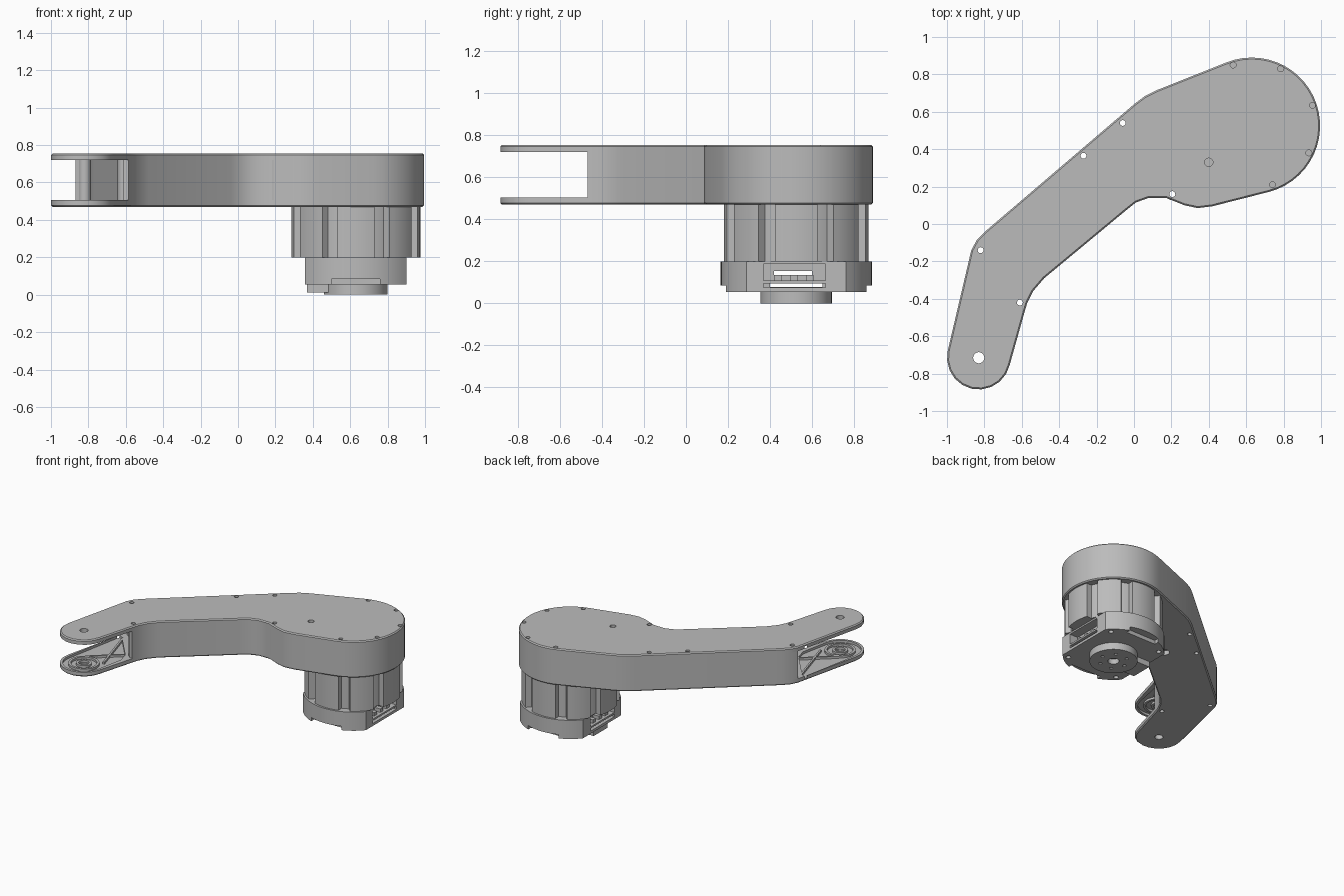
import bpy, bmesh, math
from mathutils import Vector

if "Cube" in bpy.data.objects:
    bpy.data.objects.remove(bpy.data.objects["Cube"], do_unlink=True)

grey = bpy.data.materials.new("plain grey")
grey.use_nodes = True
grey.diffuse_color = (0.5, 0.5, 0.5, 1)
grey.node_tree.nodes["Principled BSDF"].inputs["Base Color"].default_value = (0.5, 0.5, 0.5, 1)

TIP, HUB = (-0.83, -0.715), (0.63, 0.525)
Z0, Z1, Z2, Z3 = 0.47, 0.505, 0.72, 0.755


def arc(c, r, a0, a1, n):
    angles = [math.radians(a0 + (a1 - a0) * i / n) for i in range(n + 1)]
    return [(c[0] + r * math.cos(a), c[1] + r * math.sin(a)) for a in angles]


def circle(c, r, n=24):
    return arc(c, r, 0, 360, n)[:-1]


def rect(x0, x1, y0, y1):
    return [(x0, y0), (x1, y0), (x1, y1), (x0, y1)]


def bar(a, b, width):
    a, b = Vector(a), Vector(b)
    d = (b - a).normalized() * width / 2
    n = Vector((-d.y, d.x))
    return [a - n, b - n, b + n, a + n]


def inset(path, t):
    # Offset an open counter-clockwise path to its inner side
    pts, out = [Vector(p) for p in path], []
    for i, p in enumerate(pts):
        d = (pts[min(i + 1, len(pts) - 1)] - pts[max(i - 1, 0)]).normalized()
        out.append(p + Vector((-d.y, d.x)) * t)
    return out


def add_prism(bm, pts, z0, z1):
    low = [bm.verts.new((p[0], p[1], z0)) for p in pts]
    high = [bm.verts.new((p[0], p[1], z1)) for p in pts]
    bm.faces.new(low[::-1])
    bm.faces.new(high)
    for i in range(len(pts)):
        j = (i + 1) % len(pts)
        bm.faces.new((low[i], low[j], high[j], high[i]))


def make(name, prisms):
    bm = bmesh.new()
    for p in prisms:
        add_prism(bm, *p)
    bmesh.ops.recalc_face_normals(bm, faces=bm.faces)
    mesh = bpy.data.meshes.new(name)
    bm.to_mesh(mesh)
    bm.free()
    ob = bpy.data.objects.new(name, mesh)
    bpy.context.collection.objects.link(ob)
    mesh.materials.append(grey)
    return ob


def part(name, prisms, cuts=(), bevel=None):
    ob = make(name, prisms)
    if bevel is not None:
        bm = bmesh.new()
        bm.from_mesh(ob.data)
        rim = [e for e in bm.edges if all(abs(v.co.z - bevel) < 1e-4 for v in e.verts)]
        bmesh.ops.bevel(bm, geom=rim, offset=0.008, segments=1, affect='EDGES')
        bm.to_mesh(ob.data)
        bm.free()
    bpy.ops.object.select_all(action='DESELECT')
    ob.select_set(True)
    bpy.context.view_layer.objects.active = ob
    for cut in cuts:
        cutter = make("cutter", [cut])
        cutter.hide_render = True
        mod = ob.modifiers.new("cut", 'BOOLEAN')
        mod.operation, mod.solver, mod.object = 'DIFFERENCE', 'EXACT', cutter
        bpy.ops.object.modifier_apply(modifier=mod.name)
        bpy.data.objects.remove(cutter, do_unlink=True)
    bpy.ops.object.shade_smooth_by_angle(angle=math.radians(25))
    return ob


# Arm outline, counter-clockwise from the right side of the fork
inner_side = [(-0.585, -0.47), (-0.57, -0.42), (-0.54, -0.36), (-0.48, -0.29), (-0.04, 0.075),
              (0.01, 0.115), (0.08, 0.14), (0.17, 0.14), (0.27, 0.1), (0.34, 0.085), (0.42, 0.095)]
outer_side = [(0.12, 0.715), (0.06, 0.685), (0, 0.64), (-0.79, -0.035), (-0.84, -0.085), (-0.87, -0.14)]
wall_path = inner_side + arc(HUB, 0.365, -75, 112, 26) + outer_side
outline = wall_path + arc(TIP, 0.17, 167, 347, 10)

through = [(-0.82, -0.14), (-0.61, -0.42), (-0.27, 0.365), (-0.06, 0.54), (0.205, 0.16)]
blind = [(0.53, 0.85), (0.785, 0.83), (0.955, 0.635), (0.935, 0.38), (0.74, 0.21)]
bolt_cuts = [(circle(p, 0.016, 12), 0.4, 0.8) for p in through]
pivot_cut = (circle(TIP, 0.03, 20), 0.4, 0.8)
pocket = arc(TIP, 0.15, 167, 347, 14) + [(-0.64, -0.53), (-0.665, -0.43), (-0.84, -0.22), (-0.885, -0.2)]

# Hollow arm shell, open at the fork
part("arm_wall", [(wall_path + inset(wall_path, 0.03)[::-1], Z1, Z2)], bolt_cuts)
for p in through:
    part("screw_boss", [(circle(p, 0.033), Z1, Z2)], [(circle(p, 0.016, 12), 0.4, 0.8)])

# Upper and lower plates with lightening pockets inside the fork
part("top_plate", [(outline, Z2, Z3)],
     bolt_cuts + [pivot_cut, (pocket, 0.7, 0.738), (circle((0.4, 0.33), 0.022), 0.7, 0.8)]
     + [(circle(p, 0.016, 12), 0.725, 0.8) for p in blind], bevel=Z3)
part("bottom_plate", [(outline, Z0, Z1)],
     bolt_cuts + [pivot_cut, (pocket, 0.487, 0.6), (circle((-0.09, 0.23), 0.036), 0.4, 0.6)], bevel=Z0)

# Pivot rings and ribs in both pockets
ribs = [((-0.885, -0.62), (-0.665, -0.43)), ((-0.72, -0.63), (-0.84, -0.22)),
        ((-0.665, -0.43), (-0.84, -0.22)), ((-0.93, -0.65), (-0.66, -0.7))]
for side, z0, z1 in (("lower", 0.486, Z1 - 0.001), ("upper", Z2 + 0.001, 0.739)):
    for r in (0.055, 0.11):
        part(side + "_pivot_ring", [(circle(TIP, r, 32), z0, z1)],
             [(circle(TIP, r - 0.018, 32), 0.4, 0.8)])
    for a, b in ribs[:3]:
        part(side + "_rib", [(bar(a, b, 0.014), z0, z1)])

# Motor casing with raised panels between vertical grooves
casing = []
for k in range(4):
    for a0, a1, r in ((-17, 17, 0.345), (19, 29, 0.305), (31, 59, 0.347), (61, 71, 0.305)):
        casing += arc(HUB, r, 90 * k + a0, 90 * k + a1, 6)
part("motor_casing", [(casing, 0.2, Z0)])


# Motor end cap: round, flattened on both sides, with connector bays
cx, cy = HUB
cap = [(max(cx - 0.275, min(cx + 0.275, x)), y) for x, y in arc(HUB, 0.36, 41, 139, 20) + arc(HUB, 0.36, 221, 319, 20)]
cap_cuts = [(rect(0, 2, 0.40, 0.65), 0.078, 0.094), (rect(0, 2, 0.42, 0.60), 0.135, 0.155)]
for s in (-1, 1):
    x0, x1 = sorted((cx + s * 0.2, cx + s * 0.4))
    cap_cuts.append((rect(x0, x1, 0.37, 0.665), 0.075, 0.188))
    y0, y1 = sorted((cy + s * 0.3, cy + s * 0.5))
    cap_cuts.append((rect(cx - 0.13, cx + 0.13, y0, y1), 0, 0.085))
    for t in (-1, 1):
        cap_cuts.append((circle((cx + s * 0.22, cy + t * 0.235), 0.018, 12), 0, 0.08))
part("motor_end_cap", [(cap, 0.055, 0.2)], cap_cuts)

for s in (-1, 1):
    for y in (0.44, 0.515, 0.59):
        x = cx + s * 0.225
        part("connector_pin", [(rect(x - 0.026, x + 0.026, y - 0.018, y + 0.018), 0.105, 0.135)])
    x = cx + s * 0.235
    part("connector_shelf", [(rect(x - 0.036, x + 0.036, 0.37, 0.665), 0.095, 0.108)])

# Output flange with its bolt circle, and the cable block beside it
flange_cuts = [(circle(HUB, 0.04), -0.1, 0.04)]
flange_cuts += [(circle(p, 0.013, 10), -0.1, 0.03) for p in circle(HUB, 0.1, 6)]
part("output_flange", [(circle(HUB, 0.17, 48), 0, 0.06)], flange_cuts)
part("cable_block", [(rect(0.37, 0.5, 0.44, 0.61), 0.012, 0.056)])
